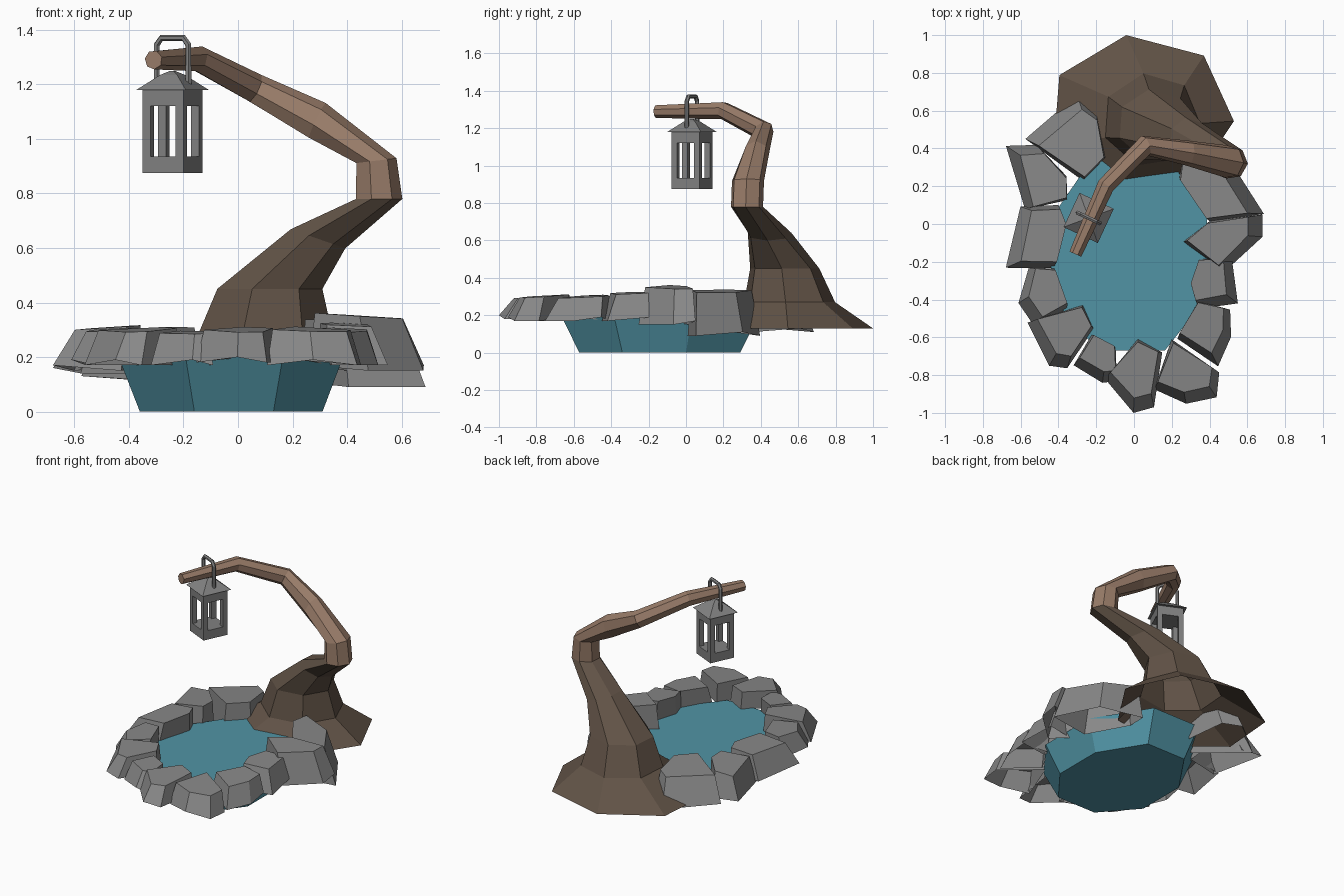
import bpy, math
from mathutils import Vector, Quaternion

if "Cube" in bpy.data.objects:
    bpy.data.objects.remove(bpy.data.objects["Cube"])


def material(name, rgb):
    m = bpy.data.materials.new(name)
    m.diffuse_color = (*rgb, 1)
    m.use_nodes = True
    m.node_tree.nodes["Principled BSDF"].inputs["Base Color"].default_value = m.diffuse_color
    return m


BARK = material("dark bark", (0.12, 0.086, 0.062))
WOOD = material("light branch wood", (0.315, 0.2, 0.14))
STONE = material("stone grey", (0.245, 0.245, 0.245))
METAL = material("lantern grey", (0.22, 0.22, 0.22))
WATER = material("pond blue", (0.082, 0.295, 0.375))


def skin(name, rings, mat, open_bottom=False):
    """Join successive rings of points with quads and cap the ends."""
    n = len(rings[0])
    verts = [p for r in rings for p in r]
    faces = [[len(verts) - n + i for i in range(n)]]
    if not open_bottom:
        faces.append(list(range(n))[::-1])
    for k in range(len(rings) - 1):
        for i in range(n):
            j = (i + 1) % n
            faces.append([k * n + i, k * n + j, (k + 1) * n + j, (k + 1) * n + i])
    me = bpy.data.meshes.new(name)
    me.from_pydata([tuple(v) for v in verts], [], faces)
    me.materials.append(mat)
    ob = bpy.data.objects.new(name, me)
    bpy.context.collection.objects.link(ob)
    return ob


def tube(name, stations, n, mat, phase=0, open_bottom=False):
    """Stations are (centre, normal, rx, ry); the frame is carried along the path."""
    q, prev, rings = Quaternion(), Vector((0, 0, 1)), []
    for c, nor, rx, ry in stations:
        nor = Vector(nor).normalized()
        q = prev.rotation_difference(nor) @ q
        prev = nor
        ring = []
        for i in range(n):
            a = math.radians(phase) + 2 * math.pi * i / n
            ring.append(Vector(c) + q @ Vector((rx * math.cos(a), ry * math.sin(a), 0)))
        rings.append(ring)
    return skin(name, rings, mat, open_bottom)


# pond: tapered octagonal basin
basin = [(-.16, -.57), (.13, -.57), (.31, -.34), (.31, .0),
         (.13, .29), (-.16, .29), (-.36, 0), (-.36, -.34)]
skin("pond_water", [[Vector((x, y, 0)) for x, y in basin],
                    [Vector((-.02 + (x + .02) * 1.23, -.14 + (y + .14) * 1.23, .20))
                     for x, y in basin]], WATER)

# tree: flared hollow trunk bending into a thin overhanging branch
up = (0, 0, 1)
tube("tree_trunk", [
    ((.035, .575, .13), up, .495, .43),
    ((.09, .55, .27), up, .26, .25),
    ((.11, .525, .45), up, .20, .19),
    ((.29, .445, .635), (.07, 0, .2), .11, .12),
    ((.515, .325, .78), up, .088, .088)], 7, BARK, -4, True)
tube("tree_branch", [
    ((.515, .325, .78), up, .088, .088),
    ((.505, .33, .92), (-.12, 0, 1), .077, .088),
    ((.29, .375, 1.065), (-.9, .1, .42), .074, .068),
    ((.06, .415, 1.185), (-.85, -.3, .42), .056, .056),
    ((-.15, .20, 1.295), (-.6, -.8, .2), .048, .048),
    ((-.31, -.16, 1.29), (-.4, -.9, 0), .035, .035)], 7, WOOD, -4)

# rocks around the rim: bottom z, top z, then a counter-clockwise footprint
left_rocks = [
    (.11, .31, (-.15, .35), (-.21, .60), (-.31, .68), (-.56, .46), (-.26, .23)),
    (.14, .31, (-.35, .13), (-.36, .25), (-.52, .41), (-.68, .41), (-.57, .09)),
    (.15, .32, (-.36, .0), (-.40, .09), (-.60, .08), (-.68, -.22), (-.43, -.22)),
    (.17, .31, (-.36, -.44), (-.42, -.24), (-.55, -.24), (-.61, -.42), (-.53, -.54)),
    (.17, .31, (-.22, -.55), (-.27, -.43), (-.55, -.53), (-.45, -.75), (-.36, -.76)),
    (.17, .30, (-.10, -.66), (-.22, -.59), (-.31, -.75), (-.17, -.84), (-.10, -.83))]
right_rocks = [
    (.18, .31, (.14, -.68), (.02, -.61), (-.14, -.82), (.0, -1.0), (.10, -.97)),
    (.17, .31, (.44, -.79), (.20, -.61), (.12, -.87), (.28, -.95), (.43, -.92)),
    (.17, .31, (.51, -.60), (.50, -.46), (.34, -.41), (.24, -.60), (.45, -.75)),
    (.17, .33, (.55, -.42), (.51, -.19), (.35, -.19), (.31, -.33), (.35, -.44)),
    (.15, .36, (.68, -.07), (.68, .04), (.40, .01), (.26, -.09), (.48, -.24)),
    (.09, .34, (.68, .07), (.53, .30), (.27, .38), (.24, .24), (.40, .02))]
for i, (z0, z1, *pts) in enumerate(left_rocks + right_rocks):
    pts = [Vector((x, y, 0)) for x, y in pts]
    mid = sum(pts, Vector()) / 5
    inward = -mid.normalized()
    across = inward.cross(Vector(up))
    low, high = [], []
    for k, p in enumerate(pts):
        side = (p - mid).dot(inward)          # positive toward the water
        wide = (p - mid).dot(across)
        foot = mid + inward * side + across * wide * 1.08
        low.append(foot + Vector((0, 0, z0 + (.02 if k % 2 else 0))))
        high.append(mid + inward * (side * .76 + .035) + across * wide * .90
                    + Vector((0, 0, z1 - .01 + side * .05)))
    skin(f"rim_rock_{i + 1}", [low, high], STONE, True)

# lantern, turned to hang square to the branch
LX, LY, TURN = -.24, .032, -25
rot = Quaternion((0, 0, 1), math.radians(TURN))


def at(x, y, z):
    return rot @ Vector((x, y, z)) + Vector((LX, LY, 0))


def square(half, z):
    return ((LX, LY, z), up, half * math.sqrt(2), half * math.sqrt(2))


def box(name, x, y, hx, z0, z1):
    corners = [(-1, -1), (1, -1), (1, 1), (-1, 1)]
    skin(name, [[at(x + a * hx, y + b * hx, z) for a, b in corners] for z in (z0, z1)], METAL)


box("lantern_base", 0, 0, .083, .875, .935)
box("lantern_top_frame", 0, 0, .083, 1.12, 1.185)
for sx in (-1, 1):
    for sy in (-1, 1):
        box("lantern_post", sx * .067, sy * .067, .016, .935, 1.12)
tube("lantern_roof", [square(.10, 1.18), square(.034, 1.235), square(.006, 1.25)],
     4, METAL, 45 + TURN)

# handle: chamfered hoop over the branch
hoop = [(-.064, 1.20, (0, 1)), (-.064, 1.345, (.4, 1)), (-.045, 1.37, (1, .4)),
        (.045, 1.37, (1, -.4)), (.064, 1.345, (.4, -1)), (.064, 1.20, (0, -1))]
tube("lantern_handle", [(at(x, 0, z), rot @ Vector((nx, 0, nz)), .012, .012)
                        for x, z, (nx, nz) in hoop], 6, METAL, TURN)
